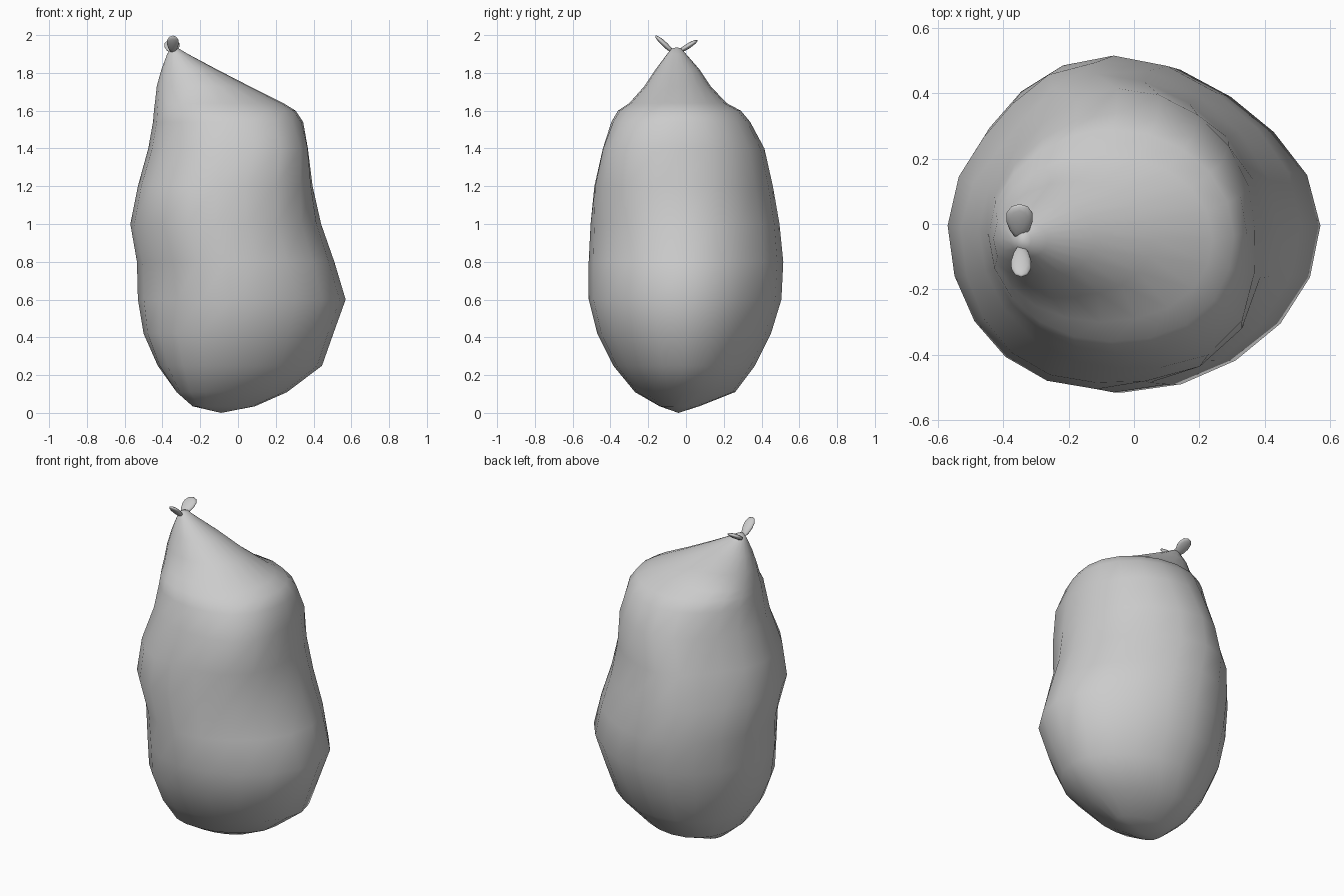
import bpy, bmesh
from math import sin, cos, exp, pi, radians

if "Cube" in bpy.data.objects:
    bpy.data.objects.remove(bpy.data.objects["Cube"])

SEG = 20
# body cross-sections: z, x min, x max, y min, y max
RINGS = [
    (0.035, -0.24, 0.09, -0.14, 0.07),
    (0.11, -0.325, 0.26, -0.27, 0.26),
    (0.25, -0.425, 0.445, -0.385, 0.365),
    (0.42, -0.50, 0.505, -0.47, 0.45),
    (0.60, -0.53, 0.57, -0.515, 0.505),
    (0.80, -0.535, 0.51, -0.515, 0.515),
    (1.00, -0.57, 0.44, -0.505, 0.495),
    (1.20, -0.53, 0.395, -0.485, 0.46),
    (1.40, -0.475, 0.37, -0.44, 0.415),
    (1.54, -0.45, 0.345, -0.395, 0.34),
    (1.60, -0.445, 0.305, -0.36, 0.29),
    (1.64, -0.44, 0.24, -0.30, 0.215),
    (1.73, -0.43, 0.06, -0.22, 0.13),
    (1.82, -0.405, -0.115, -0.16, 0.07),
    (1.90, -0.375, -0.265, -0.10, 0.0),
    (1.93, -0.355, -0.315, -0.075, -0.025),
]
# swells and dents: quadrant (0 back right, 1 back left, 2 front left,
# 3 front right), height, spread, strength
LUMPS = [
    (3, 1.32, 0.25, 0.15), (1, 1.20, 0.28, -0.14), (1, 0.50, 0.3, -0.03),
    (2, 0.70, 0.20, -0.07), (2, 0.15, 0.10, 0.12), (0, 0.60, 0.4, -0.05),
]


def finish(bm, name):
    bmesh.ops.recalc_face_normals(bm, faces=bm.faces)
    me = bpy.data.meshes.new(name)
    bm.to_mesh(me)
    bm.free()
    for p in me.polygons:
        p.use_smooth = True
    ob = bpy.data.objects.new(name, me)
    bpy.context.collection.objects.link(ob)
    return ob


# lumpy sack-like body, lofted through the sections
bm = bmesh.new()
loops = []
for z, x0, x1, y0, y1 in RINGS:
    cx, cy = (x0 + x1) / 2, (y0 + y1) / 2
    skew = 0.05 if z < 1.3 else 0.0
    ring = []
    for i in range(SEG):
        a = 2 * pi * i / SEG
        k = 1 + sin(2 * a) ** 2 * sum(
            s * exp(-((z - h) / w) ** 2) for q, h, w, s in LUMPS if q == i * 4 // SEG)
        x = cx + k * (x1 - x0) / 2 * cos(a) - skew * sin(a) ** 2
        y = cy + k * (y1 - y0) / 2 * sin(a)
        ring.append(bm.verts.new((x, y, z)))
    loops.append(ring)
for lo, hi in zip(loops, loops[1:]):
    for i in range(SEG):
        j = (i + 1) % SEG
        bm.faces.new((lo[i], lo[j], hi[j], hi[i]))
for ring, tip in ((loops[0], (-0.09, -0.04, 0)), (loops[-1], (-0.335, -0.05, 1.935))):
    v = bm.verts.new(tip)
    for i in range(SEG):
        bm.faces.new((ring[i], ring[(i + 1) % SEG], v))
finish(bm, "body")


# two small leaves on the tip
def leaf(name, loc, length, width, tilt):
    bm = bmesh.new()
    bmesh.ops.create_uvsphere(bm, u_segments=12, v_segments=8, radius=0.5)
    for v in bm.verts:
        t = v.co.y + 0.5
        v.co.x *= width * (0.7 + 0.5 * t)
        v.co.y *= length
        v.co.z *= 0.028
    ob = finish(bm, name)
    ob.location = loc
    ob.rotation_euler.x = radians(tilt)


leaf("back_leaf", (-0.35, 0.008, 1.94), 0.125, 0.085, 32)
leaf("front_leaf", (-0.345, -0.113, 1.951), 0.135, 0.065, 137)
